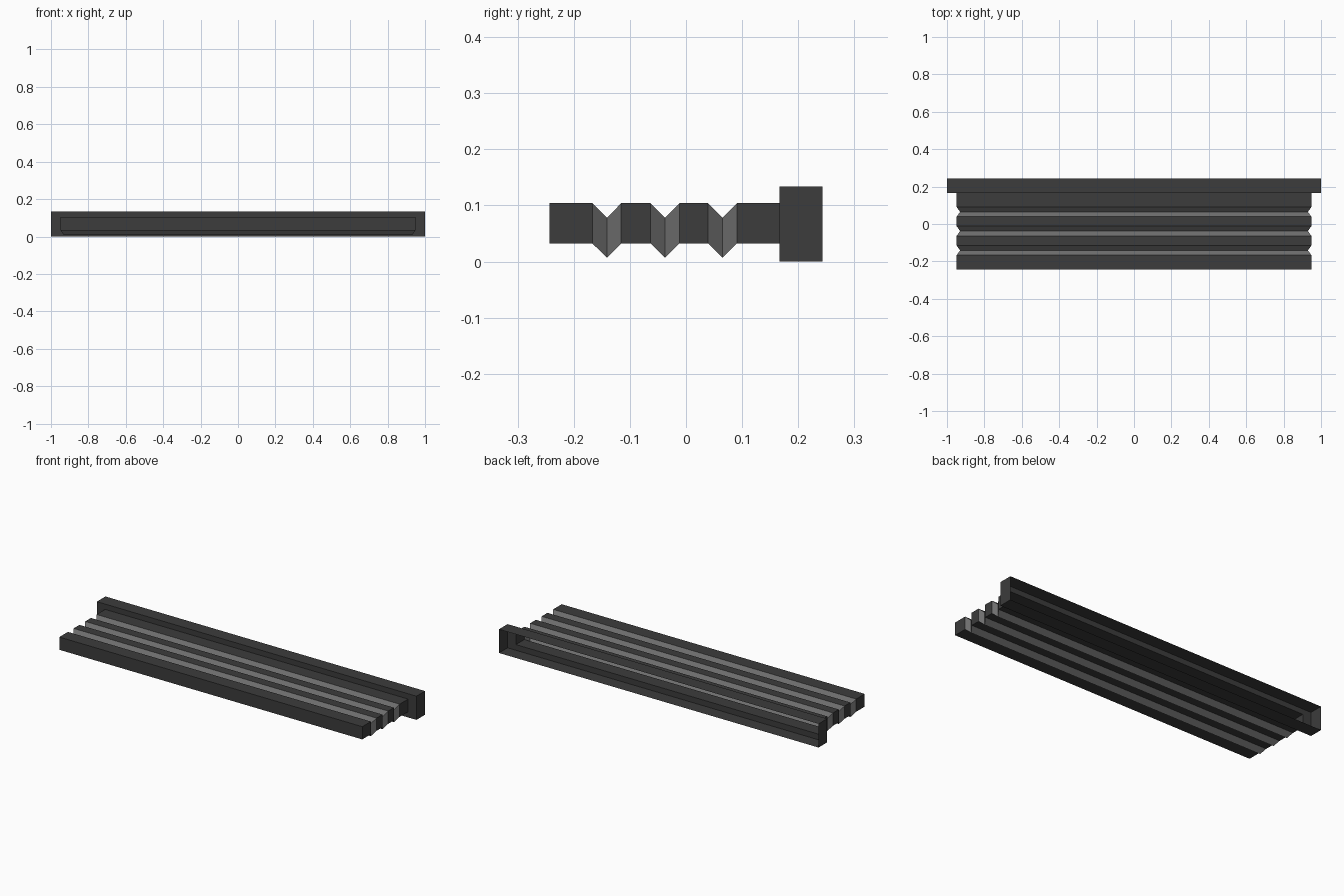
import bpy
import bmesh

if "Cube" in bpy.data.objects:
    bpy.data.objects.remove(bpy.data.objects["Cube"])


def material(name, value):
    m = bpy.data.materials.new(name)
    m.diffuse_color = (value, value, value, 1)
    m.use_nodes = True
    m.node_tree.nodes["Principled BSDF"].inputs["Base Color"].default_value = m.diffuse_color
    return m


DARK = material("dark_rubber", 0.045)
GREY = material("grey_pleat", 0.155)

# Cross-sections: half width, bottom, top
BODY = (0.948, 0.032, 0.104)
FOLD = (0.93, 0.007, 0.078)
RIM = (1.0, 0.0, 0.134)


def loft(name, sections, mat, cap_front=False):
    """Open rectangular sleeve through (y, section) stations, front to back."""
    bm = bmesh.new()
    rings = []
    for y, (w, lo, hi) in sections:
        rings.append([bm.verts.new(p) for p in
                      ((-w, y, lo), (w, y, lo), (w, y, hi), (-w, y, hi))])
    if cap_front:
        bm.faces.new(rings[0])
    for a, b in zip(rings, rings[1:]):
        for i in range(4):
            j = (i + 1) % 4
            bm.faces.new((a[j], a[i], b[i], b[j]))
    me = bpy.data.meshes.new(name)
    bm.to_mesh(me)
    bm.free()
    me.materials.append(mat)
    ob = bpy.data.objects.new(name, me)
    bpy.context.collection.objects.link(ob)
    return ob


# Closed front block, then alternating pleats and flat bands
FRONT, COLLAR, BACK = -0.243, 0.1665, 0.243
HALF = 0.0255
start = FRONT
for n, centre in enumerate((-0.141, -0.0375, 0.065), 1):
    loft("front_block" if n == 1 else f"band_{n - 1}",
         [(start, BODY), (centre - HALF, BODY)], DARK, cap_front=(n == 1))
    loft(f"pleat_{n}",
         [(centre - HALF, BODY), (centre, FOLD), (centre + HALF, BODY)], GREY)
    start = centre + HALF

# Rear band stepping out to the open-backed collar
loft("rear_band", [(start, BODY), (COLLAR, BODY)], DARK)
loft("rear_collar", [(COLLAR, BODY), (COLLAR, RIM), (BACK, RIM)], DARK)
